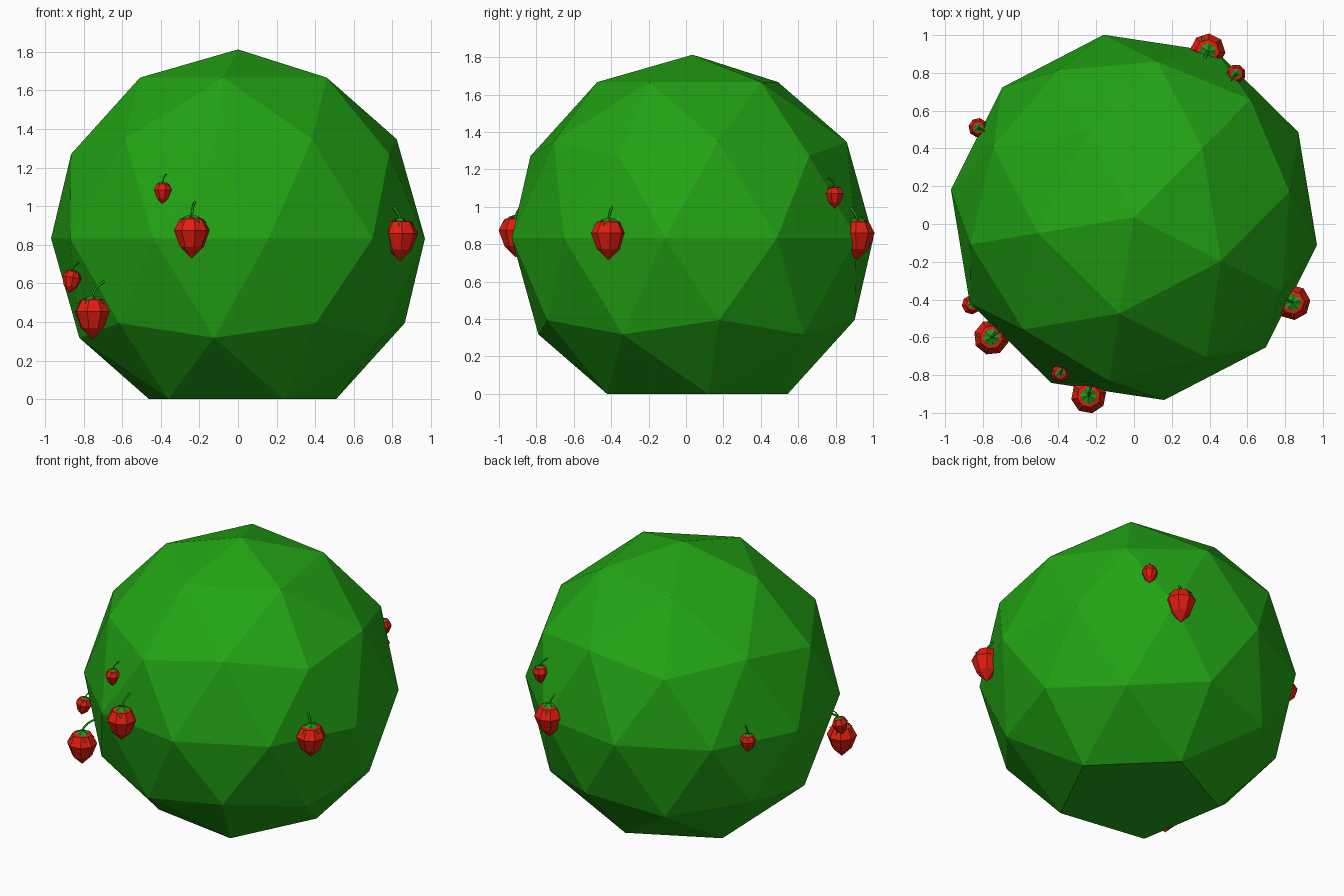
import bpy, bmesh, math
from mathutils import Vector, Matrix

if "Cube" in bpy.data.objects:
    bpy.data.objects.remove(bpy.data.objects["Cube"])


def material(name, rgb):
    m = bpy.data.materials.new(name)
    m.diffuse_color = (*rgb, 1)
    m.use_nodes = True
    m.node_tree.nodes["Principled BSDF"].inputs["Base Color"].default_value = m.diffuse_color
    return m


LEAF = material("bush_green", (0.016, 0.37, 0.007))
RED = material("berry_red", (0.75, 0.012, 0.005))
CALYX = material("calyx_green", (0.012, 0.30, 0.012))
CENTRE = Vector((0, 0.035, 0.833))


def make_object(name, bm, mat):
    bmesh.ops.recalc_face_normals(bm, faces=bm.faces)
    me = bpy.data.meshes.new(name)
    bm.to_mesh(me)
    bm.free()
    me.materials.append(mat)
    ob = bpy.data.objects.new(name, me)
    bpy.context.collection.objects.link(ob)
    return ob


# Bush: faceted ball with its lowest point flattened onto the ground
bm = bmesh.new()
bmesh.ops.create_icosphere(bm, subdivisions=2, radius=0.98)
bmesh.ops.rotate(bm, verts=bm.verts, matrix=Matrix.Rotation(math.radians(45.4), 3, 'Z'))
bmesh.ops.translate(bm, verts=bm.verts, vec=CENTRE)
for v in bm.verts:
    if v.co.z < 0.02:
        v.co.z = 0
make_object("bush", bm, LEAF)


def berry(name, loc, s, tilt, spin):
    """loc is the tip-to-top axis base; the stem bends back to the bush."""
    inward = Vector((CENTRE.x - loc[0], CENTRE.y - loc[1], 0)).normalized()
    axis = Vector((-inward.y, inward.x, 0))
    mat = (Matrix.Translation(loc) @ Matrix.Rotation(tilt, 4, axis)
           @ Matrix.Rotation(spin, 4, 'Z') @ Matrix.Scale(s, 4))

    # Fruit: eight-sided profile
    bm = bmesh.new()
    rings = []
    for r, z in [(0.062, 0.06), (0.094, 0.145), (0.062, 0.205)]:
        rings.append([bm.verts.new((r * math.cos(i * math.pi / 4), r * math.sin(i * math.pi / 4), z))
                      for i in range(8)])
    tip, top = bm.verts.new((0, 0, 0)), bm.verts.new((0, 0, 0.215))
    for i in range(8):
        j = (i + 1) % 8
        bm.faces.new((tip, rings[0][j], rings[0][i]))
        bm.faces.new((top, rings[2][i], rings[2][j]))
        for a, b in zip(rings, rings[1:]):
            bm.faces.new((a[i], a[j], b[j], b[i]))
    make_object(name + "_fruit", bm, RED).matrix_world = mat

    # Calyx: five pointed leaves draped over the top
    bm = bmesh.new()
    c = bm.verts.new((0, 0, 0.228))
    ring = []
    for i in range(10):
        a = i * math.pi / 5
        r, z = (0.085, 0.182) if i % 2 == 0 else (0.036, 0.218)
        ring.append(bm.verts.new((r * math.cos(a), r * math.sin(a), z)))
    for i in range(10):
        bm.faces.new((c, ring[i], ring[(i + 1) % 10]))
    make_object(name + "_calyx", bm, CALYX).matrix_world = mat

    # Stem: thin curve rising and bending towards the bush
    cu = bpy.data.curves.new(name + "_stem", 'CURVE')
    cu.dimensions = '3D'
    cu.bevel_depth = 0.007 * s
    cu.bevel_resolution = 0
    cu.use_fill_caps = True
    sp = cu.splines.new('POLY')
    base = mat @ Vector((0, 0, 0.215))
    pts = [(0, 0), (0.01, 0.03), (0.035, 0.06), (0.08, 0.085)]
    sp.points.add(len(pts) - 1)
    for p, (d, h) in zip(sp.points, pts):
        p.co = (*(base + inward * d * s + Vector((0, 0, h * s))), 1)
    cu.materials.append(CALYX)
    ob = bpy.data.objects.new(name + "_stem", cu)
    bpy.context.collection.objects.link(ob)


# Berries: tip position, scale, tilt, spin
BERRIES = [
    ("front_berry", (-0.24, -0.91, 0.73), 1.0, 0, 0.2),
    ("right_berry", (0.84, -0.415, 0.715), 1.0, 0, 0.9),
    ("low_left_berry", (-0.755, -0.60, 0.31), 1.0, 0, 0.5),
    ("small_left_berry", (-0.875, -0.435, 0.55), 0.55, 0.2, 0.1),
    ("small_front_berry", (-0.39, -0.79, 1.01), 0.52, 0, 0.3),
    ("back_berry", (0.39, 0.915, 0.715), 1.0, 0, 0.7),
    ("small_back_berry", (0.54, 0.795, 0.99), 0.55, 0, 0.4),
    ("small_back_left_berry", (-0.825, 0.51, 0.78), 0.55, 0, 0.6),
]
for b in BERRIES:
    berry(*b)
